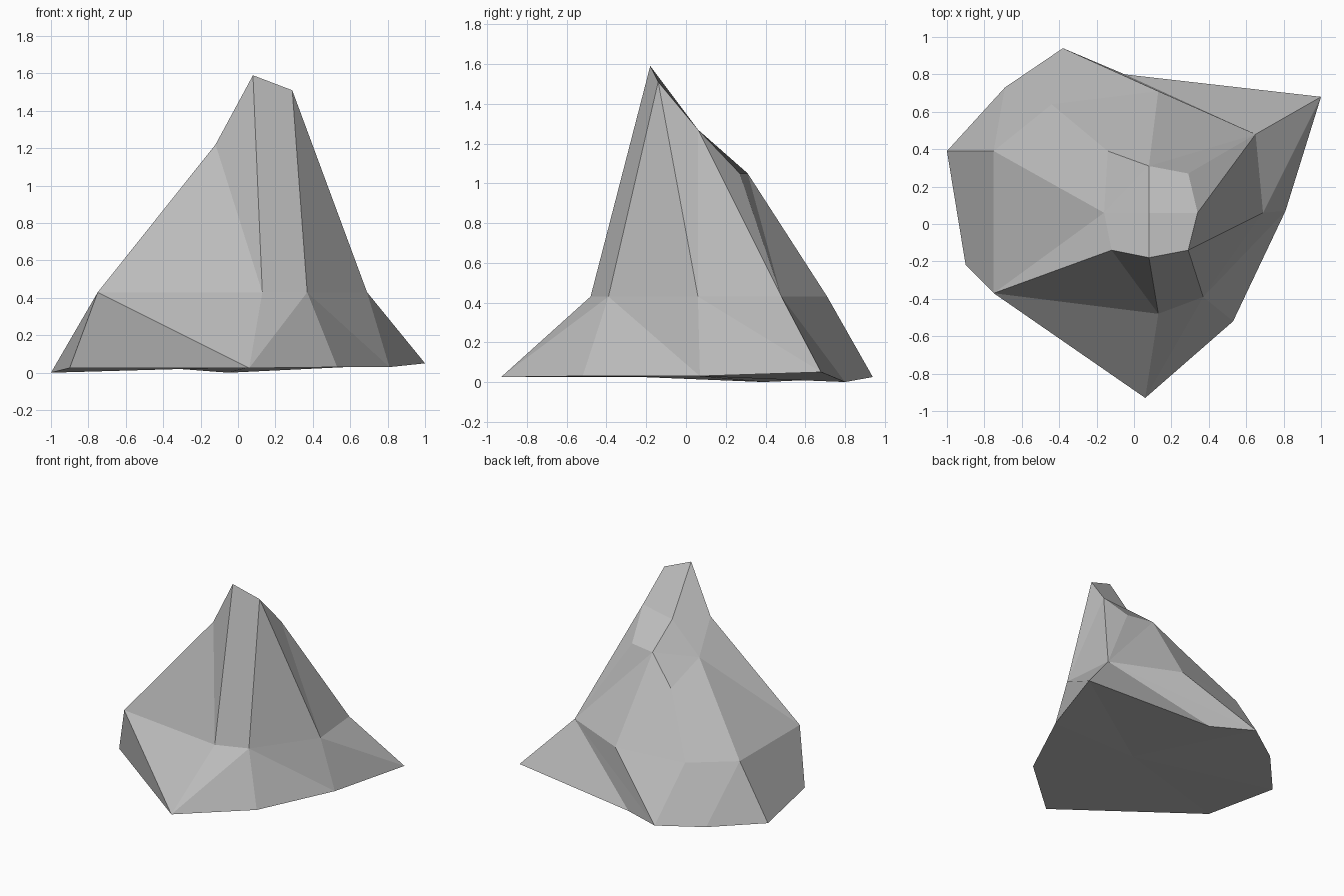
import bpy
import bmesh

# Remove the default cube
default_cube = bpy.data.objects.get("Cube")
if default_cube:
    bpy.data.objects.remove(default_cube, do_unlink=True)


def flat_material(name, color):
    material = bpy.data.materials.new(name)
    material.use_nodes = True
    material.diffuse_color = color
    shader = material.node_tree.nodes["Principled BSDF"]
    shader.inputs["Base Color"].default_value = color
    shader.inputs["Roughness"].default_value = 1
    return material


def ring(bm, points):
    """Add one counterclockwise loop of corner vertices."""
    return [bm.verts.new(point) for point in points]


def bridge(bm, lower, upper, steps):
    """Join two loops: L advances the lower, U the upper, Q both as a quad."""
    low = up = 0
    for step in steps:
        a, b = lower[low % len(lower)], upper[up % len(upper)]
        next_a = lower[(low + 1) % len(lower)]
        next_b = upper[(up + 1) % len(upper)]
        if step == "L":
            bm.faces.new((a, next_a, b))
        elif step == "U":
            bm.faces.new((a, next_b, b))
        else:
            bm.faces.new((a, next_a, next_b, b))
        low += step in "LQ"
        up += step in "UQ"


bm = bmesh.new()

# Wide footprint touching the ground
base = ring(bm, [
    (-.9, -.22, .025), (.06, -.93, .025), (.53, -.52, .03),
    (.81, .07, .03), (1, .68, .05), (-.05, .8, 0),
    (-.38, .94, .025), (-.69, .73, .015), (-1, .39, 0)])

# Level shoulder where the slope steepens
shoulder_height = .43
shoulder = ring(bm, [(x, y, shoulder_height) for x, y in (
    (-.75, -.37), (.13, -.48), (.37, -.39), (.69, .06),
    (.65, .48), (.13, .71), (-.44, .64), (-.75, .39))])

# Slanted crown, highest at the front
crown = ring(bm, [
    (-.12, -.14, 1.22), (.08, -.18, 1.59), (.29, -.14, 1.51),
    (.34, .06, 1.27), (.29, .27, 1.05), (.08, .31, 1.05),
    (-.14, .39, .85), (-.16, .06, .98)])

# Slopes between the loops
bridge(bm, base, shoulder, "LUULLULULLUULULQ")
bridge(bm, shoulder, crown, "LUQLULUULQQLU")

# Crown facets around a middle point, with the low back corner split
middle = bm.verts.new((.08, .06, 1.22))
for i in range(1, len(crown), 2):
    first, corner, last = (crown[(i + k) % len(crown)] for k in range(3))
    if corner is crown[6]:
        bm.faces.new((first, corner, last))
        bm.faces.new((first, last, middle))
    else:
        bm.faces.new((first, corner, last, middle))

# Underside fan
underside = bm.verts.new((.06, .06, .03))
for i, vert in enumerate(base):
    bm.faces.new((underside, base[(i + 1) % len(base)], vert))

mesh = bpy.data.meshes.new("rock")
bm.to_mesh(mesh)
bm.free()
mesh.materials.append(flat_material("stone grey", (.5, .5, .5, 1)))
rock = bpy.data.objects.new("rock", mesh)
bpy.context.collection.objects.link(rock)
